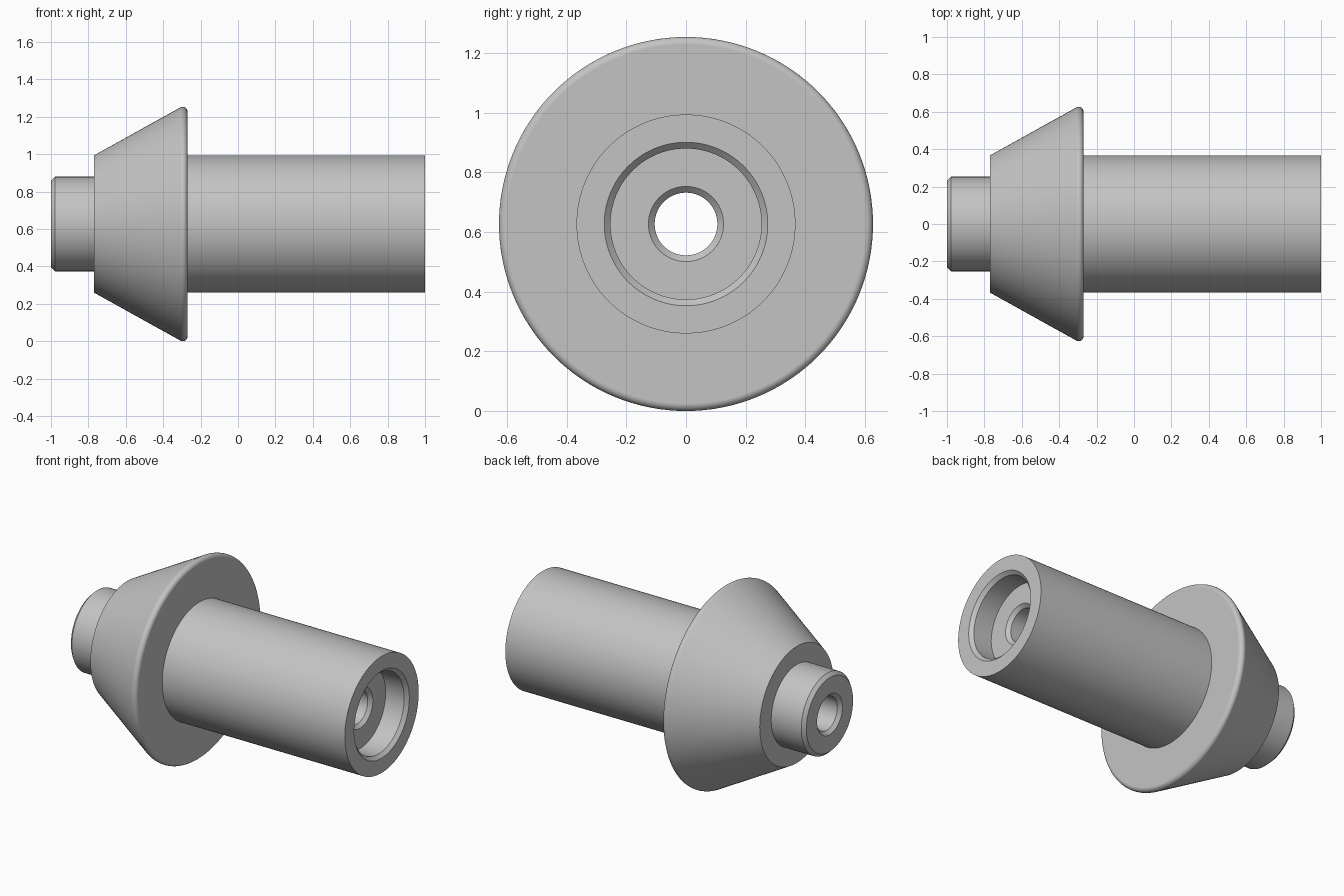
import bpy
import bmesh
import math
from mathutils import Vector

SEGMENTS = 128
FLANGE_R = 0.627          # also the height of the axis above the ground
SHAFT_R = 0.367
SPIGOT_R = 0.253
BORE_R = 0.105
RECESS_R = 0.253
RECESS_DEPTH = 0.15
CHAMFER = 0.021

cube = bpy.data.objects.get("Cube")
if cube:
    bpy.data.objects.remove(cube, do_unlink=True)

# Single plain metal colour
grey = bpy.data.materials.new("plain_grey")
grey.use_nodes = True
colour = (0.55, 0.55, 0.55, 1)
grey.diffuse_color = colour
grey.node_tree.nodes["Principled BSDF"].inputs["Base Color"].default_value = colour


def arc(cx, cr, radius, start, end, steps):
    """Points (x, radius) along an arc, angles in degrees."""
    angles = [math.radians(start + (end - start) * i / steps) for i in range(steps + 1)]
    return [(cx + radius * math.cos(a), cr + radius * math.sin(a)) for a in angles]


def lathe(name, profile):
    """Turn a closed (x, radius) profile around the x axis."""
    bm = bmesh.new()
    verts = [bm.verts.new((x, 0, r)) for x, r in profile]
    edges = [bm.edges.new((v, verts[i - 1])) for i, v in enumerate(verts)]
    bmesh.ops.spin(bm, geom=verts + edges, cent=(0, 0, 0), axis=(1, 0, 0),
                   angle=math.tau, steps=SEGMENTS, use_merge=True)
    bmesh.ops.remove_doubles(bm, verts=bm.verts, dist=1e-5)
    bmesh.ops.recalc_face_normals(bm, faces=bm.faces)
    bmesh.ops.translate(bm, verts=bm.verts, vec=Vector((0, 0, FLANGE_R)))
    mesh = bpy.data.meshes.new(name)
    bm.to_mesh(mesh)
    bm.free()
    mesh.materials.append(grey)
    obj = bpy.data.objects.new(name, mesh)
    bpy.context.collection.objects.link(obj)
    return obj


# Spigot end and its chamfer
spigot = [(-1, BORE_R + CHAMFER), (-1, SPIGOT_R - CHAMFER),
          (-1 + CHAMFER, SPIGOT_R), (-0.77, SPIGOT_R)]

# Tapered flange with a rounded rim
rim = 0.025
flange = [(-0.77, SHAFT_R)]
flange += arc(-0.27 - rim, FLANGE_R - rim, rim, 119, 0, 10)

# Long shaft and the chamfered recess in its end
floor_x = 1 - RECESS_DEPTH
shaft = [(-0.27, SHAFT_R), (1, SHAFT_R), (1, RECESS_R + CHAMFER),
         (1 - CHAMFER, RECESS_R), (floor_x, RECESS_R)]

# Through bore, chamfered at both mouths
bore = [(floor_x, BORE_R + CHAMFER), (floor_x - CHAMFER, BORE_R),
        (-1 + CHAMFER, BORE_R)]

body = lathe("flanged_hollow_shaft", spigot + flange + shaft + bore)

# Smooth round surfaces, crisp machined edges
bpy.ops.object.select_all(action="DESELECT")
body.select_set(True)
bpy.context.view_layer.objects.active = body
bpy.ops.object.shade_smooth_by_angle(angle=math.radians(30))
weighted = body.modifiers.new("flat_face_normals", "WEIGHTED_NORMAL")
weighted.keep_sharp = True
